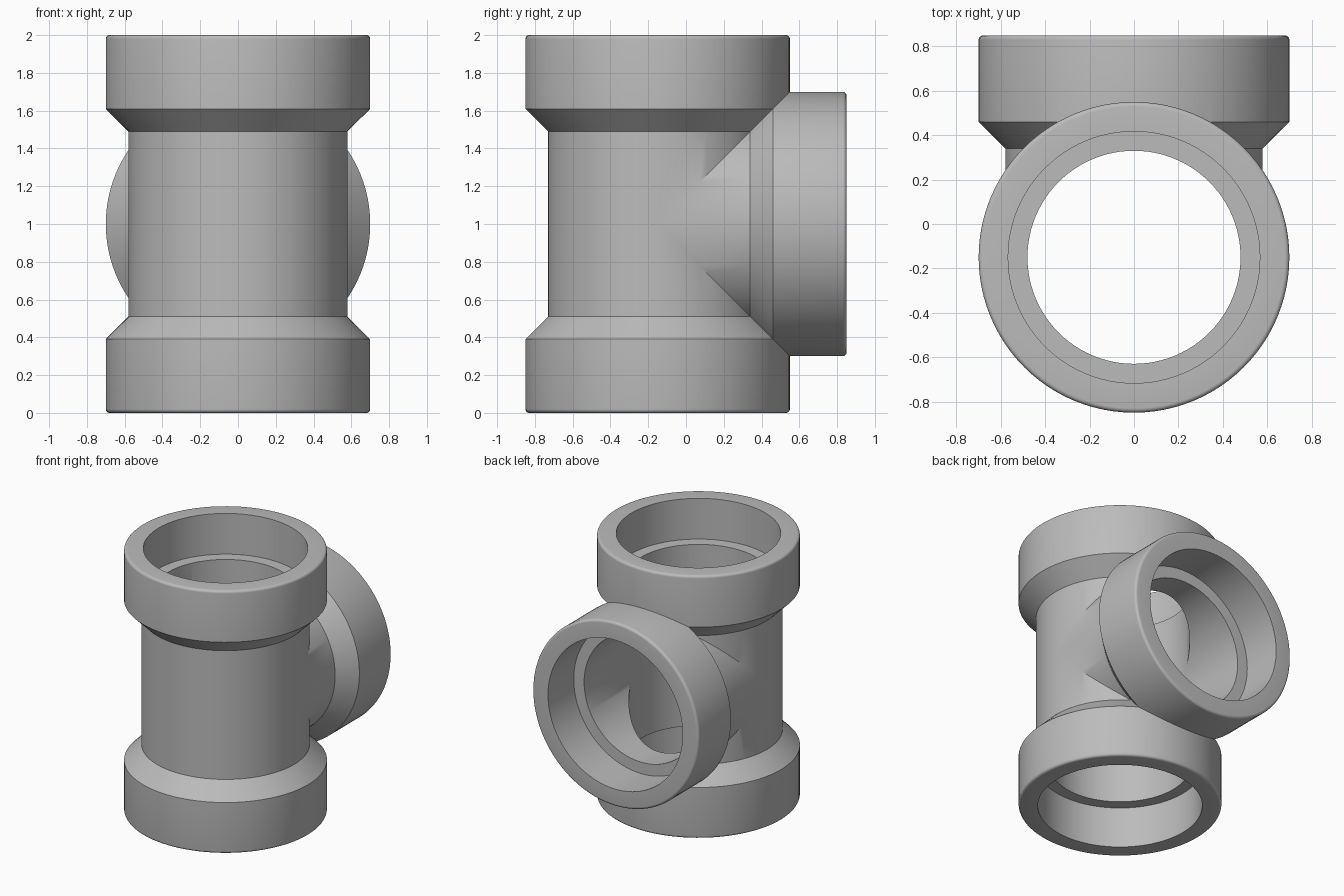
import bpy
import bmesh
import math
from mathutils import Vector, Matrix

cube = bpy.data.objects.get("Cube")
if cube:
    bpy.data.objects.remove(cube, do_unlink=True)

SEGMENTS = 96
PIPE, COLLAR, BORE, SOCKET = 0.58, 0.70, 0.48, 0.567
FILLET = 0.02

# Half section of one arm as (radius, distance from the tee centre)
profile = [(PIPE, 0), (PIPE, 0.49), (COLLAR, 0.61)]
for i in range(6):
    a = math.radians(18 * i)
    profile.append((COLLAR - FILLET + FILLET * math.cos(a),
                    1 - FILLET + FILLET * math.sin(a)))
profile += [(SOCKET, 1), (SOCKET, 0.69), (BORE, 0.69), (BORE, 0)]


def add_arm(target, cut_normals, matrix):
    """Spin the section, trim it at the mitre planes and add it to target."""
    arm = bmesh.new()
    verts = [arm.verts.new((r, 0, h)) for r, h in profile]
    edges = [arm.edges.new(pair) for pair in zip(verts, verts[1:])]
    bmesh.ops.spin(arm, geom=verts + edges, cent=(0, 0, 0), axis=(0, 0, 1),
                   angle=math.tau, steps=SEGMENTS, use_merge=True)
    for normal in cut_normals:
        bmesh.ops.bisect_plane(arm, geom=arm.verts[:] + arm.edges[:] + arm.faces[:],
                               dist=1e-5, plane_co=(0, 0, 0),
                               plane_no=normal, clear_outer=True)
    bmesh.ops.transform(arm, matrix=matrix, verts=arm.verts)
    part = bpy.data.meshes.new("arm")
    arm.to_mesh(part)
    arm.free()
    target.from_mesh(part)
    bpy.data.meshes.remove(part)


# Two run arms and one branch, meeting on 45 degree mitres
back, front = Vector((0, 1, -1)), Vector((0, -1, -1))
swap_yz = Matrix(((1, 0, 0, 0), (0, 0, 1, 0), (0, 1, 0, 0), (0, 0, 0, 1)))
bm = bmesh.new()
add_arm(bm, [back], Matrix.Identity(4))
add_arm(bm, [back], Matrix.Diagonal((1, 1, -1, 1)))
add_arm(bm, [back, front], swap_yz)
bmesh.ops.remove_doubles(bm, verts=bm.verts, dist=1e-4)
bmesh.ops.recalc_face_normals(bm, faces=bm.faces)
bmesh.ops.translate(bm, vec=(0, -0.15, 1), verts=bm.verts)

mesh = bpy.data.meshes.new("pipe_tee")
bm.to_mesh(mesh)
bm.free()
tee = bpy.data.objects.new("pipe_tee", mesh)
bpy.context.collection.objects.link(tee)

# Plain grey plastic
grey = bpy.data.materials.new("grey")
grey.use_nodes = True
colour = (0.5, 0.5, 0.5, 1)
grey.diffuse_color = colour
grey.node_tree.nodes["Principled BSDF"].inputs["Base Color"].default_value = colour
mesh.materials.append(grey)

bpy.ops.object.select_all(action="DESELECT")
tee.select_set(True)
bpy.context.view_layer.objects.active = tee
bpy.ops.object.shade_smooth_by_angle(angle=math.radians(30))
